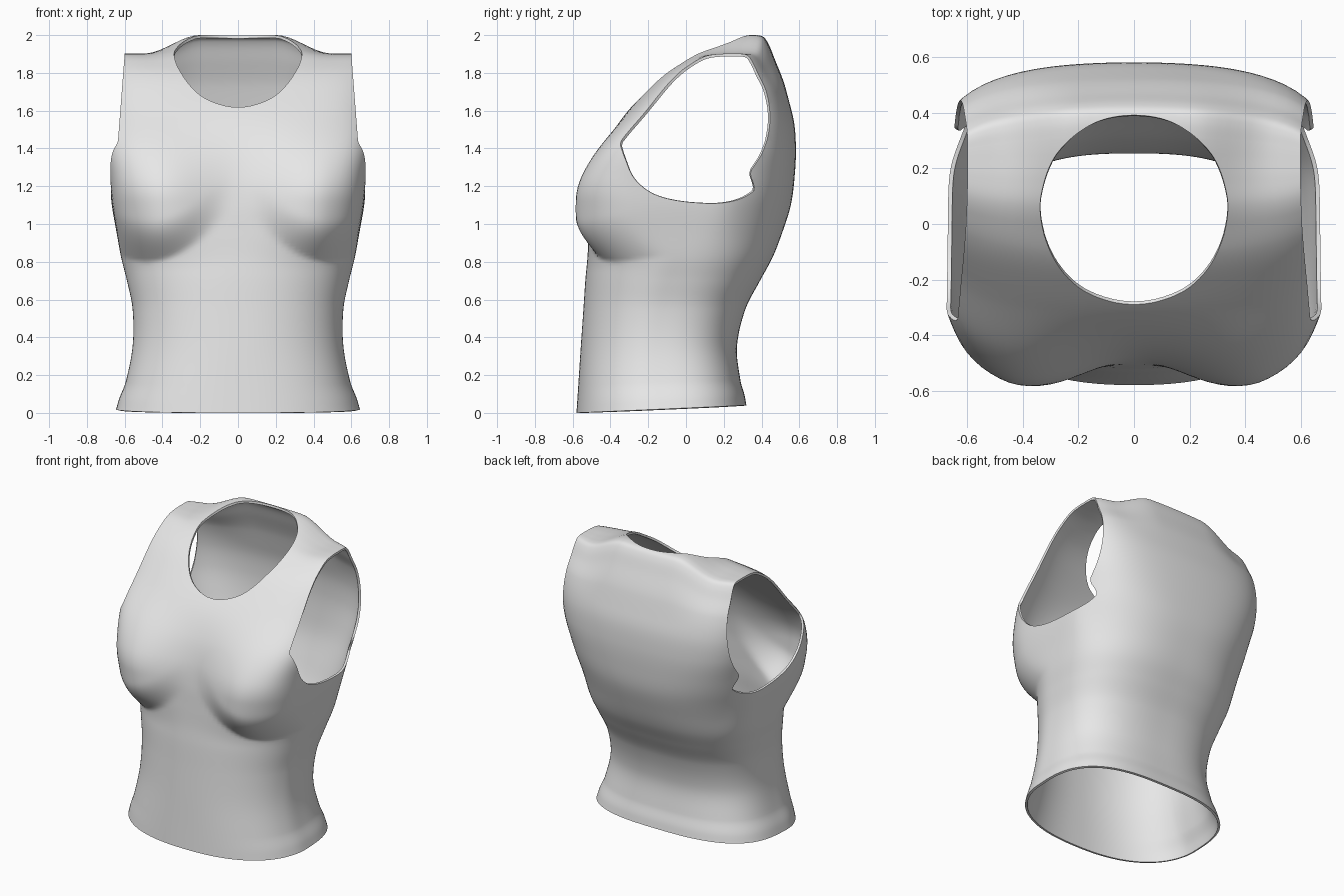
import bpy, bmesh, math

if "Cube" in bpy.data.objects:
    bpy.data.objects.remove(bpy.data.objects["Cube"])

N = 128      # points around the body
SUB = 8      # rings between two profile rows

# body profile: height, half width, front y, back y, squareness
ROWS = [
    (0.00, .645, -.580, .320, 2.8), (0.06, .628, -.576, .310, 2.8),
    (0.15, .595, -.570, .288, 2.8), (0.35, .558, -.557, .270, 2.7),
    (0.55, .558, -.543, .315, 2.7), (0.70, .588, -.533, .392, 2.7),
    (0.82, .618, -.522, .457, 2.7), (0.95, .642, -.515, .508, 2.8),
    (1.10, .668, -.505, .555, 3.1), (1.25, .683, -.480, .575, 3.7),
    (1.40, .705, -.430, .582, 4.3), (1.55, .715, -.345, .570, 4.7),
    (1.70, .710, -.215, .525, 5.0), (1.80, .700, -.110, .468, 5.0),
    (1.86, .680, -.010, .435, 5.0), (1.89, .660, .070, .410, 5.0),
    (1.90, .645, .160, .375, 5.0), (1.902, .635, .270, .310, 5.0)]

# armhole outline (y, z) and right half of the neck outline (x, y)
ARM = [(-.32, 1.4), (-.28, 1.25), (-.15, 1.15), (.1, 1.11), (.28, 1.13), (.39, 1.21), (.45, 1.4),
       (.46, 1.55), (.43, 1.75), (.36, 1.87), (.2, 1.9), (.05, 1.875), (-.1, 1.77), (-.25, 1.58)]
NECK = [(0, -.29), (.1, -.275), (.2, -.228), (.28, -.14), (.328, -.02), (.335, .1),
        (.28, .25), (.15, .36), (0, .392)]
NECK += [(-x, y) for x, y in NECK[-2:0:-1]]


def step(a, b, v):
    t = min(1, max(0, (v - a) / (b - a)))
    return t * t * (3 - 2 * t)


def spline(p0, p1, p2, p3, t):
    """Smooth curve from p1 to p2, paced by the distance between points."""
    def gap(a, b):
        return math.hypot(a[0] - b[0], a[-1 if len(a) == 2 else 2] - b[-1 if len(b) == 2 else 2])
    d0, d1, d2 = gap(p0, p1), gap(p1, p2), gap(p2, p3)
    h00, h10 = 2 * t ** 3 - 3 * t * t + 1, t ** 3 - 2 * t * t + t
    h01, h11 = 3 * t * t - 2 * t ** 3, t ** 3 - t * t
    return [h00 * b + h01 * c + h10 * (c - a) * d1 / (d0 + d1) + h11 * (d - b) * d1 / (d1 + d2)
            for a, b, c, d in zip(p0, p1, p2, p3)]


def outline(points, cx, cy):
    """Smooth closed outline; returns a function positive inside it."""
    n = len(points)
    polar = []
    for i in range(n):
        for k in range(12):
            x, y = spline(points[i - 1], points[i], points[(i + 1) % n],
                          points[(i + 2) % n], k / 12)
            polar.append((math.atan2(y - cy, x - cx), math.hypot(x - cx, y - cy)))
    polar.sort()
    tau = 2 * math.pi
    polar = [(polar[-1][0] - tau, polar[-1][1])] + polar + [(polar[0][0] + tau, polar[0][1])]

    def inside(x, y):
        a = math.atan2(y - cy, x - cx)
        lo, hi = 0, len(polar) - 1
        while hi - lo > 1:
            mid = (lo + hi) // 2
            if polar[mid][0] <= a:
                lo = mid
            else:
                hi = mid
        (a0, r0), (a1, r1) = polar[lo], polar[hi]
        t = (a - a0) / max(a1 - a0, 1e-9)
        return r0 + (r1 - r0) * t - math.hypot(x - cx, y - cy)
    return inside


arm_inside = outline(ARM, .08, 1.5)
neck_inside = outline(NECK, 0, .05)


def arm_cut(co):
    limit = .60 + .05 * min(1, max(0, (1.9 - co.z) / .65)) - .05 * step(1.3, 1.15, co.z)
    return min(arm_inside(co.y, co.z) + .15 * step(1.3, 1.7, co.z), abs(co.x) - limit)


def neck_cut(co):
    return min(neck_inside(co.x, co.y), co.z - 1.3)


def shape(x, y, z):
    """Adds the bust, rounded chest and back, raised collar and tilted hem."""
    ax = abs(x)
    low = .80 + .25 * ((ax - .48) / .4) ** 2
    rise = math.sin(min(1, max(0, (z - low) / .22)) * math.pi / 2)
    bust = .122 * step(0, .47, ax) * rise * (1 - step(1.12, 1.6, z)) * step(-.05, .2, -y)
    back = .14 * x * x * step(.7, 1.1, z) * step(.1, .4, y)
    chest = .1 * x * x * step(1.4, 1.65, z) * step(-.2, .1, -y)
    lift = .1 * (1 - step(.2, .5, ax)) * step(1.6, 1.89, z) * step(-.1, .38, y)
    hem = .04 * (y + .58) / .9 * max(0, 1 - z / .4)
    return x, y - bust - back + chest, z + lift + hem


def cut(bm, f):
    """Cuts away the region where f is positive along a clean edge."""
    val = {v: f(v.co) for v in bm.verts}
    for v in val:
        if abs(val[v]) < 1e-4:
            val[v] = 0
    seam = [v for v in val if val[v] == 0]
    gone = [v for v in val if val[v] > 0]
    for e in [e for e in bm.edges if val[e.verts[0]] * val[e.verts[1]] < 0]:
        a, b = e.verts
        pa, pb = a.co.copy(), b.co.copy()
        lo, hi = 0.0, 1.0
        for _ in range(14):
            mid = (lo + hi) / 2
            if f(pa.lerp(pb, mid)) * val[a] > 0:
                lo = mid
            else:
                hi = mid
        _, v = bmesh.utils.edge_split(e, a, lo)
        v.co = pa.lerp(pb, lo)
        seam.append(v)
    bmesh.ops.connect_verts(bm, verts=seam)
    bmesh.ops.delete(bm, geom=gone, context='VERTS')


# body loft, rounder in front below the bust
bm = bmesh.new()
rings = []
last = len(ROWS) - 1
for i in range(last):
    for k in range(SUB + (i == last - 1)):
        z, hx, yf, yb, n0 = spline(ROWS[max(i - 1, 0)], ROWS[i], ROWS[i + 1],
                                   ROWS[min(i + 2, last)], k / SUB)
        ring = []
        for j in range(N):
            c, s = math.cos(2 * math.pi * j / N), math.sin(2 * math.pi * j / N)
            n = n0 - .45 * (1 - step(.75, 1.05, z)) * step(-.1, .4, -s)
            r = (abs(c) ** n + abs(s) ** n) ** (-1 / n)
            ring.append(bm.verts.new(shape(hx * c * r, (yf + yb) / 2 + (yb - yf) / 2 * s * r, z)))
        rings.append(ring)
for lo, hi in zip(rings, rings[1:]):
    for j in range(N):
        k = (j + 1) % N
        bm.faces.new((lo[j], lo[k], hi[k], hi[j]))

# shoulder ridge closes the top
top = rings[-1]
for j in range(N // 2):
    quad = [top[j], top[j + 1], top[N - j - 1], top[(N - j) % N]]
    bm.faces.new(list(dict.fromkeys(quad)))

# openings
cut(bm, arm_cut)
cut(bm, neck_cut)
bmesh.ops.delete(bm, geom=[v for v in bm.verts if not v.link_faces], context='VERTS')
bmesh.ops.remove_doubles(bm, verts=bm.verts, dist=.0008)

mesh = bpy.data.meshes.new("tank_top")
bm.to_mesh(mesh)
bm.free()
shirt = bpy.data.objects.new("tank_top", mesh)
bpy.context.collection.objects.link(shirt)
fabric = bpy.data.materials.new("light grey fabric")
fabric.diffuse_color = (.8, .8, .8, 1)
fabric.use_nodes = True
fabric.node_tree.nodes["Principled BSDF"].inputs["Base Color"].default_value = fabric.diffuse_color
mesh.materials.append(fabric)

# cloth thickness
bpy.context.view_layer.objects.active = shirt
shirt.select_set(True)
solid = shirt.modifiers.new("thickness", 'SOLIDIFY')
solid.thickness = .015
solid.offset = -1
bpy.ops.object.modifier_apply(modifier=solid.name)
bpy.ops.object.shade_smooth_by_angle(angle=math.radians(50))
